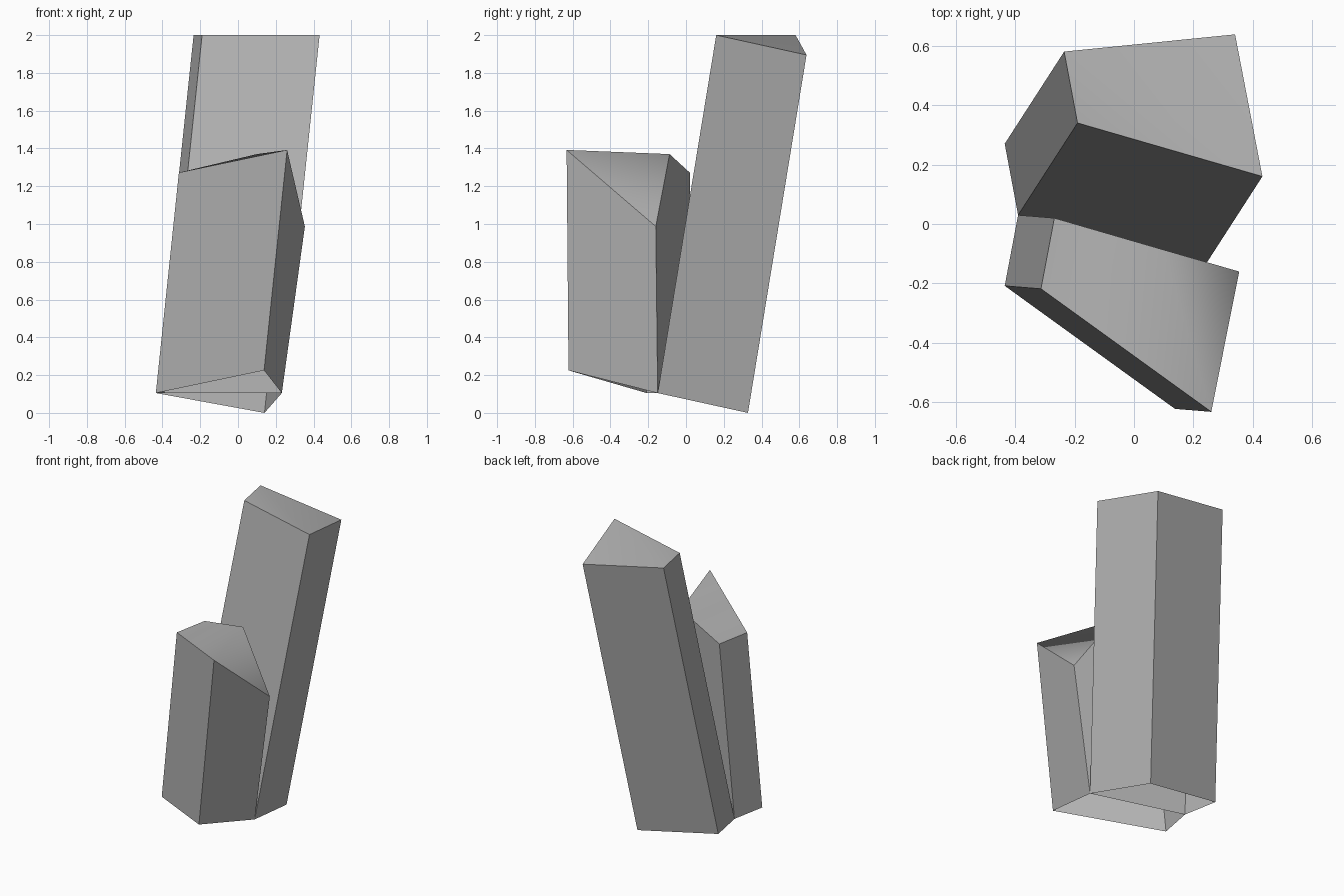
import bpy
import bmesh
from mathutils import Vector

if "Cube" in bpy.data.objects:
    bpy.data.objects.remove(bpy.data.objects["Cube"])

# Dark grey stone
stone = bpy.data.materials.new("dark_stone")
stone.diffuse_color = (0.45, 0.45, 0.45, 1.0)
stone.use_nodes = True
stone.node_tree.nodes["Principled BSDF"].inputs["Base Color"].default_value = stone.diffuse_color


def crystal(name, base, axis, cap):
    """Open-bottomed slanted prism; cap(bm, top) closes it and returns the cap faces."""
    bm = bmesh.new()
    low = [bm.verts.new(p) for p in base]
    top = [bm.verts.new(Vector(p) + Vector(axis)) for p in base]
    n = len(base)
    ridge, caps = cap(bm, top)
    for i in range(n):
        j = (i + 1) % n
        ring = [low[i], low[j], top[j], top[i]]
        if ridge and i == 2:            # side that carries the extra peak point
            ring.insert(3, ridge)
        bm.faces.new(ring)
    bmesh.ops.recalc_face_normals(bm, faces=bm.faces[:])
    # the folded cap is softly shaded, all side edges stay crisp
    for f in bm.faces:
        f.smooth = f in caps
    for e in bm.edges:
        e.smooth = all(f in caps for f in e.link_faces)
    me = bpy.data.meshes.new(name)
    bm.to_mesh(me)
    bm.free()
    me.materials.append(stone)
    ob = bpy.data.objects.new(name, me)
    bpy.context.collection.objects.link(ob)
    return ob


# Tall crystal cap: two facets, one corner dipping to the back right
def tall_cap(bm, t):
    return None, [bm.faces.new((t[0], t[1], t[2])), bm.faces.new((t[0], t[2], t[3]))]


# Short crystal cap: main facet plus a steep chipped corner
def short_cap(bm, t):
    t[2].co.z -= 0.285
    peak = bm.verts.new((0.10, -0.087, 1.37))
    return peak, [bm.faces.new((t[0], t[1], peak, t[3])),
                  bm.faces.new((t[1], t[2], peak))]


crystal("tall_crystal",
        [(-0.435, 0.27, 0.105), (-0.39, 0.03, 0.105), (0.232, -0.15, 0.105), (0.14, 0.328, 0.0)],
        (0.2, 0.31, 1.895), tall_cap)

crystal("short_crystal",
        [(-0.435, -0.208, 0.105), (0.138, -0.622, 0.225), (0.232, -0.15, 0.105), (-0.39, 0.03, 0.105)],
        (0.122, -0.01, 1.167), short_cap)
